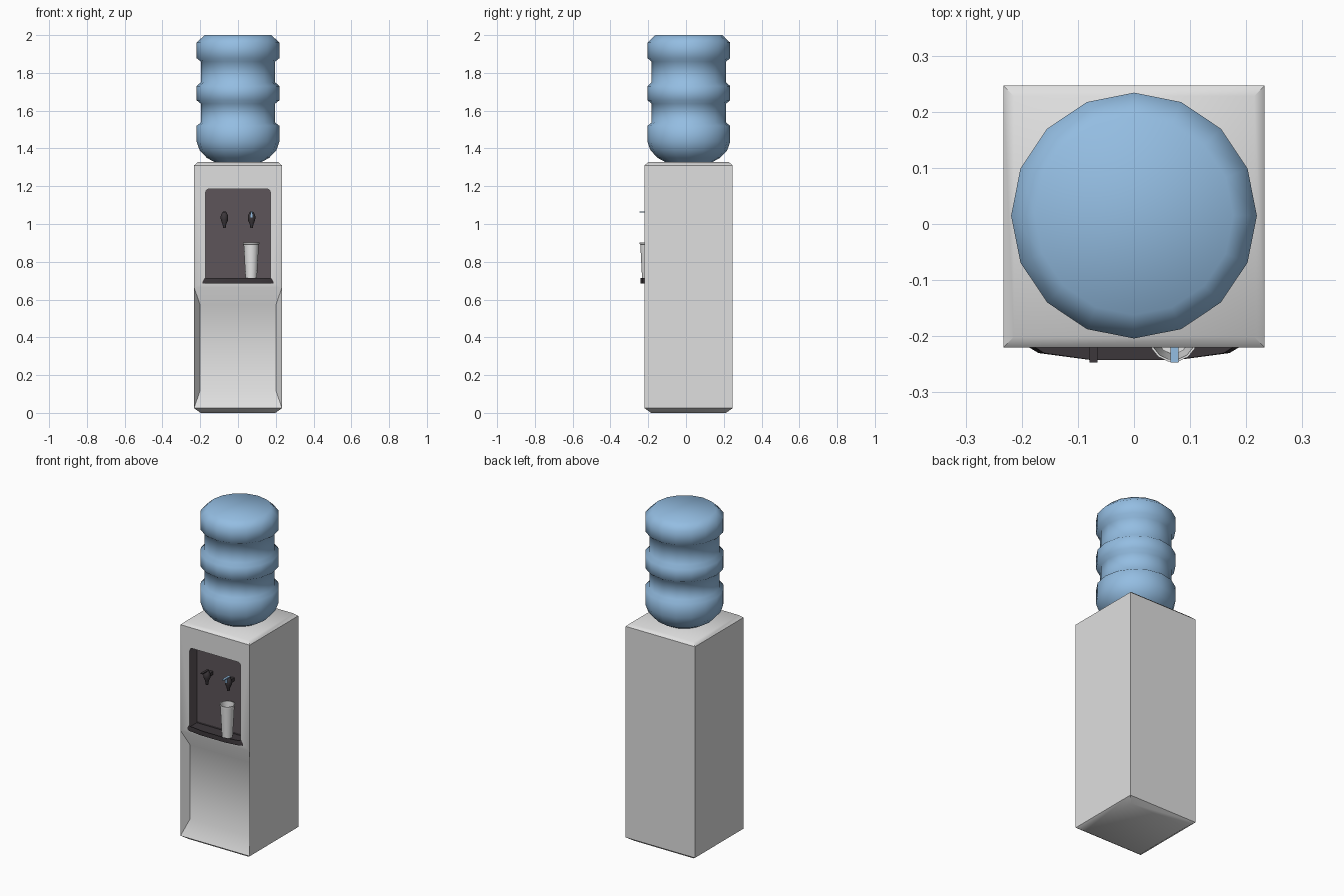
import bpy, bmesh, math
from mathutils import Vector

if "Cube" in bpy.data.objects:
    bpy.data.objects.remove(bpy.data.objects["Cube"])


def mat(name, rgb):
    m = bpy.data.materials.new(name)
    m.diffuse_color = (*rgb, 1)
    m.use_nodes = True
    m.node_tree.nodes["Principled BSDF"].inputs["Base Color"].default_value = m.diffuse_color
    return m


GREY = mat("light_grey", (0.74, 0.74, 0.74))
DARK = mat("niche_charcoal", (0.11, 0.09, 0.10))
BLACK = mat("tap_black", (0.045, 0.038, 0.043))
BLUE = mat("bottle_blue", (0.295, 0.51, 0.76))
WHITE = mat("cup_white", (0.9, 0.9, 0.9))


def finish(bm, name, mats, angle=50):
    bmesh.ops.recalc_face_normals(bm, faces=bm.faces)
    me = bpy.data.meshes.new(name)
    bm.to_mesh(me)
    bm.free()
    ob = bpy.data.objects.new(name, me)
    bpy.context.collection.objects.link(ob)
    for m in mats:
        me.materials.append(m)
    smooth(ob, angle)
    return ob


def smooth(ob, angle):
    bpy.ops.object.select_all(action='DESELECT')
    bpy.context.view_layer.objects.active = ob
    ob.select_set(True)
    bpy.ops.object.shade_smooth_by_angle(angle=math.radians(angle))


def loft(bm, rings):
    """Skin a stack of equal-length rings and cap both ends."""
    vs = [[bm.verts.new(p) for p in r] for r in rings]
    n = len(vs[0])
    side = [[bm.faces.new((a[i], a[(i + 1) % n], b[(i + 1) % n], b[i])) for i in range(n)]
            for a, b in zip(vs, vs[1:])]
    bm.faces.new(vs[0][::-1])
    return side, bm.faces.new(vs[-1]), vs


def lathe(name, profile, centre, sides, m, angle=50):
    cx, cy = centre
    rings = [[(cx + r * math.cos(2 * math.pi * i / sides), cy + r * math.sin(2 * math.pi * i / sides), z)
              for i in range(sides)] for r, z in profile]
    bm = bmesh.new()
    loft(bm, rings)
    return finish(bm, name, [m], angle)


def box(name, lo, hi, m):
    bm = bmesh.new()
    bmesh.ops.create_cube(bm, size=1)
    lo, hi = Vector(lo), Vector(hi)
    for v in bm.verts:
        v.co = (lo + hi) / 2 + v.co * (hi - lo)
    return finish(bm, name, [m])


# Cabinet: chamfered top and bottom, lower front panel pushed in with slanted sides
FRONT, BACK, W = -0.22, 0.247, 0.233


def rect(d, z):
    return [(-W + d, FRONT + d, z), (W - d, FRONT + d, z), (W - d, BACK - d, z), (-W + d, BACK - d, z)]


bm = bmesh.new()
side, top, vs = loft(bm, [rect(0.035, 0), rect(0, 0.025), rect(0, 0.665), rect(0, 1.31), rect(0.019, 1.327)])
bm.faces.remove(side[1][0])
outer = [vs[1][0], vs[1][1], vs[2][1], vs[2][0]]
inner = [bm.verts.new((x, FRONT + 0.045, z)) for x, z in
         ((-0.2, 0.12), (0.2, 0.12), (0.2, 0.57), (-0.2, 0.57))]
for i in range(4):
    j = (i + 1) % 4
    bm.faces.new((outer[i], outer[j], inner[j], inner[i]))
bm.faces.new(inner)
cabinet = finish(bm, "cabinet", [GREY, DARK])

# Niche cut into the upper front, its walls take the dark colour
outline = [(-0.171, 0.695), (0.171, 0.695), (0.171, 1.17), (0.166, 1.181), (0.155, 1.186),
           (-0.155, 1.186), (-0.166, 1.181), (-0.171, 1.17)]
bm = bmesh.new()
loft(bm, [[(x, y, z) for x, z in outline] for y in (FRONT - 0.1, FRONT + 0.07)])
for f in bm.faces:
    f.material_index = 1
cutter = finish(bm, "niche_cutter", [GREY, DARK])
cutter.hide_render = True
mod = cabinet.modifiers.new("niche", 'BOOLEAN')
mod.operation = 'DIFFERENCE'
mod.solver = 'EXACT'
mod.object = cutter
bpy.ops.object.select_all(action='DESELECT')
bpy.context.view_layer.objects.active = cabinet
cabinet.select_set(True)
bpy.ops.object.modifier_apply(modifier=mod.name)
bpy.data.objects.remove(cutter)
smooth(cabinet, 43)

# Drip tray with bowed front and raised rim
half = [(0.187, -0.152), (0.187, -0.22), (0.17, -0.23), (0.08, -0.242)]
plan = half + [(-x, y) for x, y in reversed(half)]
bm = bmesh.new()
_, top, _ = loft(bm, [[(x * s, y, z) for x, y in plan] for s, z in ((1, 0.685), (1, 0.696), (0.94, 0.714))])
bmesh.ops.inset_individual(bm, faces=[top], thickness=0.012, depth=0)
bmesh.ops.translate(bm, verts=top.verts, vec=(0, 0, -0.01))
finish(bm, "drip_tray", [BLACK], 30)

# Two taps: stem, spout and lever, the cold lever is blue
for name, x, m in (("left_tap", -0.072, BLACK), ("right_tap", 0.072, BLUE)):
    box(name + "_stem", (x - 0.01, -0.195, 1.025), (x + 0.01, -0.148, 1.045), BLACK)
    lathe(name + "_spout", [(0.007, 0.98), (0.010, 1.0), (0.019, 1.02), (0.020, 1.042),
                            (0.012, 1.06), (0.006, 1.066)], (x, -0.195), 10, BLACK)
    box(name + "_lever", (x - 0.007, -0.247, 1.062), (x + 0.007, -0.185, 1.067), m)
box("right_tap_marker", (0.066, -0.217, 1.035), (0.078, -0.21, 1.062), BLUE)

# Hollow paper cup standing on the tray
lathe("cup", [(0.03, 0.705), (0.040, 0.892), (0.043, 0.893), (0.043, 0.902), (0.039, 0.902), (0.028, 0.713)],
      (0.07, -0.203), 14, WHITE)

# Ribbed water bottle
lathe("water_bottle", [(0.11, 1.31), (0.125, 1.328), (0.165, 1.35), (0.203, 1.39), (0.219, 1.435),
                       (0.219, 1.52), (0.197, 1.537), (0.197, 1.637), (0.219, 1.655),
                       (0.219, 1.73), (0.197, 1.75), (0.197, 1.86), (0.219, 1.878),
                       (0.219, 1.96), (0.177, 2.0)], (0, 0.015), 16, BLUE, 70)
